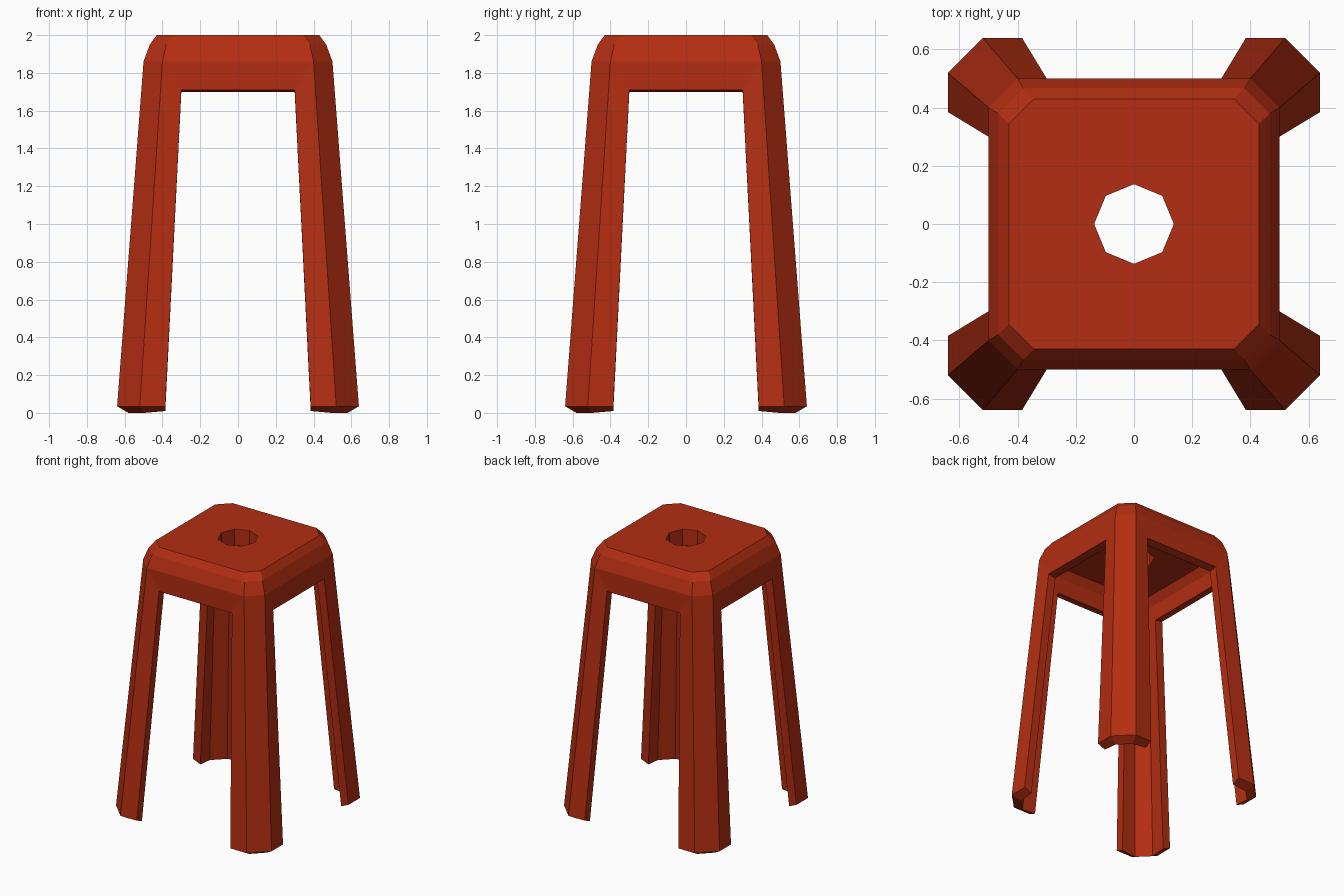
import bpy, bmesh, math

if "Cube" in bpy.data.objects:
    bpy.data.objects.remove(bpy.data.objects["Cube"])

bm = bmesh.new()


def ring(a, h, z):
    """Eight points, two per corner, anticlockwise from (h, a)."""
    pts = []
    for k in range(4):
        c, s = round(math.cos(k * math.pi / 2)), round(math.sin(k * math.pi / 2))
        for x, y in ((h, a), (a, h)):
            pts.append(bm.verts.new((x * c - y * s, x * s + y * c, z)))
    return pts


def loft(r0, r1):
    for i in range(8):
        j = (i + 1) % 8
        bm.faces.new((r0[i], r0[j], r1[j], r1[i]))


def shell(levels, arch, foot, foot_edge):
    """One skin of the stool: seat levels, apron arches and four angled legs."""
    rings = [ring(*l) for l in levels]
    for r0, r1 in zip(rings, rings[1:]):
        # leave the lowest level to the aprons and legs
        loft(r0, r1)
    C, E, G, L = rings[-1], ring(*arch), ring(*foot), ring(*foot_edge)
    for k in range(4):
        p, q, n = 2 * k, 2 * k + 1, (2 * k + 2) % 8
        bm.faces.new((C[p], C[q], G[q], G[p]))          # leg corner strip
        bm.faces.new((C[q], C[n], E[n], E[q]))          # apron
        for i in (p, q):
            bm.faces.new((C[i], E[i], L[i], G[i]))      # leg flank
    return rings[0], E, G, L


def hole_ring(z, r=0.137):
    return [bm.verts.new((r * math.cos(i * math.pi / 4),
                          r * math.sin(i * math.pi / 4), z)) for i in range(8)]


# outer and inner skins
To, Eo, Go, Lo = shell([(0.345, 0.43, 2.0), (0.38, 0.467, 1.95), (0.40, 0.50, 1.86)],
                       (0.30, 0.50, 1.71), (0.52, 0.64, 0.035), (0.385, 0.64, 0.035))
Ti, Ei, Gi, Li = shell([(0.335, 0.405, 1.88), (0.375, 0.44, 1.82)],
                       (0.30, 0.44, 1.70), (0.495, 0.58, 0.0), (0.385, 0.58, 0.01))

# seat top, ceiling and the hole through them
Ho, Hi = hole_ring(2.0), hole_ring(1.88)
loft(To, Ho)
loft(Ho, Hi)
loft(Hi, Ti)

# rims joining both skins
for k in range(4):
    p, q, n = 2 * k, 2 * k + 1, (2 * k + 2) % 8
    bm.faces.new((Eo[q], Eo[n], Ei[n], Ei[q]))          # apron underside
    bm.faces.new((Go[p], Go[q], Gi[q], Gi[p]))          # foot corner
    for i in (p, q):
        bm.faces.new((Go[i], Lo[i], Li[i], Gi[i]))      # foot flank
        bm.faces.new((Eo[i], Lo[i], Li[i], Ei[i]))      # leg side edge

bmesh.ops.recalc_face_normals(bm, faces=bm.faces[:])
mesh = bpy.data.meshes.new("stool")
bm.to_mesh(mesh)
bm.free()
stool = bpy.data.objects.new("stool", mesh)
bpy.context.collection.objects.link(stool)

# red plastic
mat = bpy.data.materials.new("red_plastic")
mat.diffuse_color = (0.45, 0.027, 0.006, 1)
mat.use_nodes = True
mat.node_tree.nodes["Principled BSDF"].inputs["Base Color"].default_value = mat.diffuse_color
mesh.materials.append(mat)
